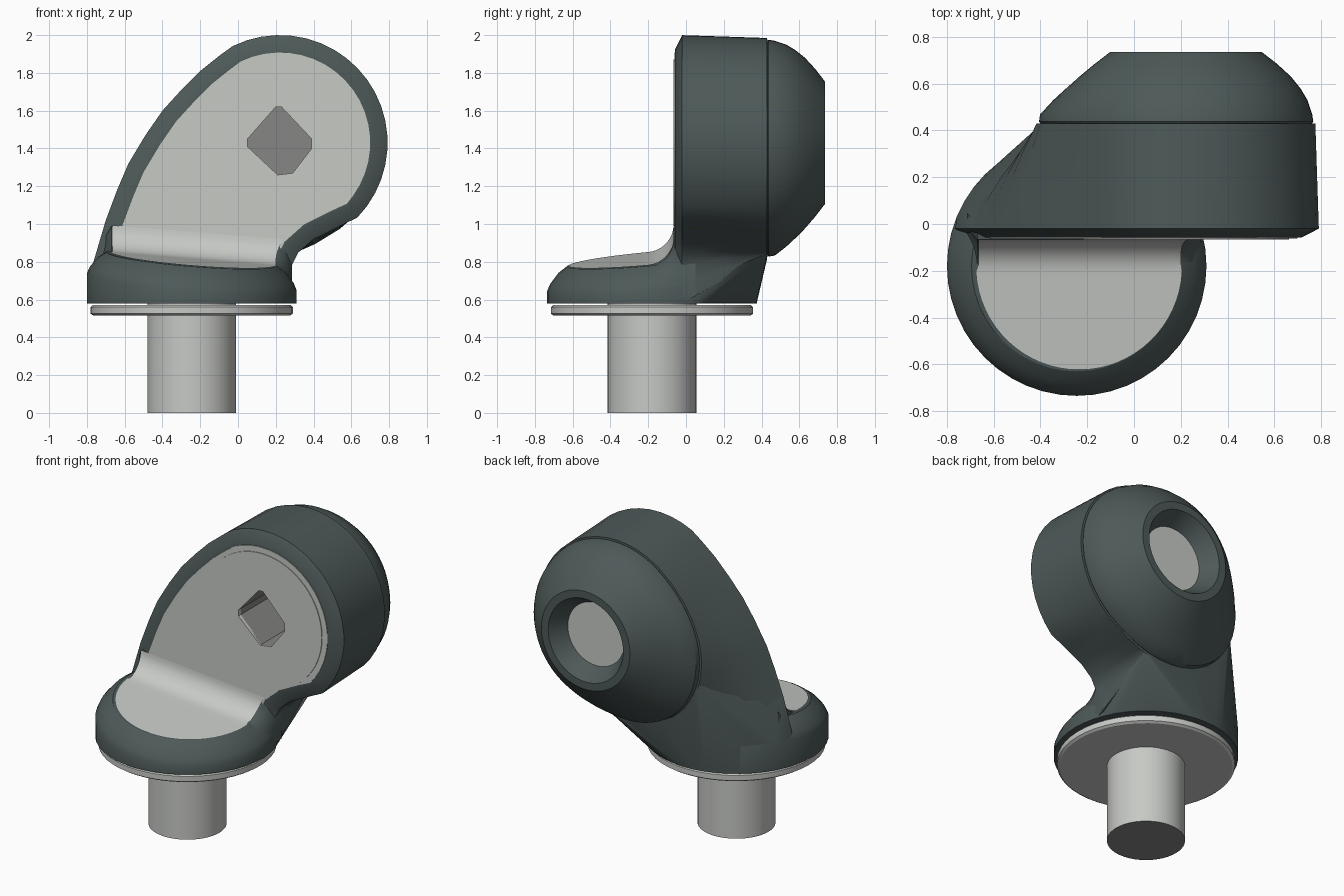
import bpy, bmesh
from math import sin, cos, pi, radians, atan2
from mathutils import Vector

cube = bpy.data.objects.get("Cube")
if cube:
    bpy.data.objects.remove(cube, do_unlink=True)


def material(name, rgb):
    m = bpy.data.materials.new(name)
    m.use_nodes = True
    m.diffuse_color = (*rgb, 1)
    m.node_tree.nodes["Principled BSDF"].inputs["Base Color"].default_value = (*rgb, 1)
    return m


DARK = material("dark_slate", (0.075, 0.1, 0.098))
LIGHT = material("light_grey", (0.57, 0.585, 0.56))
MID = material("mid_grey", (0.24, 0.24, 0.235))

PX, PY = -0.245, -0.18          # pivot axis of the base
HEAD = Vector((0.222, 1.43))    # head centre in x, z


def finish(name, bm, mat, fix=True, angle=32):
    if fix:
        bmesh.ops.recalc_face_normals(bm, faces=bm.faces)
    me = bpy.data.meshes.new(name)
    bm.to_mesh(me)
    bm.free()
    ob = bpy.data.objects.new(name, me)
    bpy.context.collection.objects.link(ob)
    me.materials.append(mat)
    bpy.ops.object.select_all(action="DESELECT")
    ob.select_set(True)
    bpy.context.view_layer.objects.active = ob
    bpy.ops.object.shade_smooth_by_angle(angle=radians(angle))
    return ob


def loft(rings, start=True, end=True):
    """Skin closed loops of equal length, optionally capping the ends."""
    bm = bmesh.new()
    loops = [[bm.verts.new(p) for p in r] for r in rings]
    n = len(rings[0])
    for a, b in zip(loops, loops[1:]):
        for i in range(n):
            j = (i + 1) % n
            bm.faces.new((a[i], a[j], b[j], b[i]))
    if start:
        bm.faces.new(loops[0])
    if end:
        bm.faces.new(loops[-1])
    return bm


def lift(x, y):
    """Tilt of the base's upper surface."""
    return 0.09 * (y - PY) - 0.08 * (x - PX)


def circle_z(r, z, tilt=0, n=48):
    pts = [(PX + r * cos(2 * pi * i / n), PY + r * sin(2 * pi * i / n)) for i in range(n)]
    return [(x, y, z + tilt * lift(x, y)) for x, y in pts]


def bulged(a, r, bulge):
    """Point of the head's round section, swollen towards the base."""
    r += bulge * max(0, cos(a - radians(218))) ** 2
    return HEAD + r * Vector((cos(a), sin(a)))


def circle_y(r, y, bulge=0, n=64):
    return at_y([bulged(2 * pi * i / n, r, bulge) for i in range(n)], y)


def offset(pts, d):
    """Move a counter-clockwise outline inwards by d."""
    out = []
    for i, p in enumerate(pts):
        t = (pts[(i + 1) % len(pts)] - p).normalized() + (p - pts[i - 1]).normalized()
        t.normalize()
        out.append(p + Vector((-t.y, t.x)) * d)
    return out


def at_y(pts, y):
    return [(p[0], y, p[1]) for p in pts]


# stem with a darker end face, and washer
stem = finish("stem", loft([circle_z(0.235, 0), circle_z(0.235, 0.6)]), LIGHT)
stem.data.materials.append(MID)
for f in stem.data.polygons:
    f.material_index = int(f.normal.z < -0.9)
finish("washer", loft([circle_z(0.52, 0.515), circle_z(0.535, 0.525),
                       circle_z(0.535, 0.56), circle_z(0.525, 0.57)]), LIGHT)

# round base collar with a sloping, bevelled rim
finish("base_collar", loft([circle_z(0.555, 0.58), circle_z(0.555, 0.695, 1),
                            circle_z(0.54, 0.73, 1), circle_z(0.5, 0.78, 1),
                            circle_z(0.45, 0.815, 1)]), DARK)

# outline of the upright head, counter-clockwise from the lower right
outline = [Vector(p) for p in [(0.28, 0.58), (0.285, 0.68), (0.285, 0.78), (0.32, 0.85),
                               (0.4, 0.92), (0.53, 0.985)]]
outline += [HEAD + 0.57 * Vector((cos(radians(a)), sin(radians(a)))) for a in range(-44, 117, 8)]
outline += [Vector(p) for p in [(-0.1, 1.89), (-0.2, 1.81), (-0.3, 1.71), (-0.4, 1.6),
                                (-0.49, 1.47), (-0.58, 1.32), (-0.64, 1.18), (-0.7, 1.02),
                                (-0.765, 0.8), (-0.77, 0.58), (-0.5, 0.58), (-0.2, 0.58),
                                (0.05, 0.58)]]
RING_R, BULGE = 0.555, 0.12
rear = [bulged(atan2(p.y - HEAD.y, p.x - HEAD.x), RING_R, BULGE) for p in outline]
shell = [at_y(offset(outline, 0.1), -0.058), at_y(offset(outline, 0.075), -0.058)]
for i in range(5):
    k = i / 4
    swell = 0.02 * sin(pi * k)
    mid = [p.lerp(q, k) + Vector((-swell if p.x < -0.45 else 0, 0)) for p, q in zip(outline, rear)]
    shell.append(at_y(mid, -0.02 + 0.45 * k))
shell.append(at_y(offset(rear, 0.05), 0.431))
finish("head_shell", loft(shell, start=False, end=False), DARK, angle=40)

# neck blending the collar and the head's flank into the rear ring
bm = bmesh.new()
pts = [p for z, t in ((0.58, 0), (0.7, 1)) for p in circle_z(0.554, z, t) if p[1] >= -0.03]
pts += [p for p in circle_y(RING_R, 0.43, BULGE) if p[0] < 0.32 and p[2] < 1.2]
pts += at_y([p for p in outline if p.x < -0.6 and 0.7 < p.y < 1.25], -0.018)
for p in pts:
    bm.verts.new(p)
res = bmesh.ops.convex_hull(bm, input=bm.verts)
junk = [v for v in set(res["geom_interior"]) if isinstance(v, bmesh.types.BMVert)]
bmesh.ops.delete(bm, geom=junk, context="VERTS")
neck = finish("neck", bm, DARK, angle=45)
neck.modifiers.new("even_shading", "WEIGHTED_NORMAL").keep_sharp = True

# rear dome with a tapered socket: radius, y, bulge
dome = [(0.53, 0.42, 0.12), (0.545, 0.438, 0.12), (0.54, 0.47, 0.12), (0.52, 0.53, 0.07),
        (0.49, 0.58, 0.035), (0.45, 0.63, 0.01), (0.39, 0.685, 0), (0.325, 0.735, 0),
        (0.275, 0.735, 0), (0.205, 0.62, 0)]
finish("rear_dome", loft([circle_y(*d) for d in dome], start=False, end=False), DARK)
finish("socket_disc", loft([circle_y(0.215, 0.6), circle_y(0.215, 0.625)]), LIGHT)

# square mortise seen from the front
diamond = [(0.2, 1.62), (0.05, 1.45), (0.05, 1.41), (0.21, 1.26),
           (0.29, 1.27), (0.39, 1.4), (0.39, 1.45), (0.23, 1.62)]
cutter = finish("mortise_cutter", loft([at_y(diamond, -0.2), at_y(diamond, 0.2)]), LIGHT)
cutter.hide_render = True
cutter.hide_viewport = True
bm = loft([at_y(diamond, -0.06), at_y(diamond, 0.58)])
bmesh.ops.recalc_face_normals(bm, faces=bm.faces)
bmesh.ops.delete(bm, geom=[f for f in bm.faces if f.normal.y < -0.9], context="FACES_ONLY")
bmesh.ops.reverse_faces(bm, faces=bm.faces)
finish("mortise", bm, MID, fix=False)

# front panel and its round cover, both pierced by the mortise
panel = offset(outline, 0.092)
parts = [finish("front_panel", loft([at_y(panel, -0.062), at_y(panel, -0.04)]), LIGHT),
         finish("front_cover", loft([circle_y(0.44, -0.067), circle_y(0.44, -0.045)]), LIGHT)]
for ob in parts:
    ob.data.shade_flat()
    mod = ob.modifiers.new("mortise", "BOOLEAN")
    mod.operation = "DIFFERENCE"
    mod.solver = "EXACT"
    mod.object = cutter

# solid fillet between collar and head, sinking away at both ends
arc = [(-0.2 + 0.134 * sin(radians(a)), 0.13 * (1 - cos(radians(a)))) for a in range(0, 91, 10)]
section = arc + [(0.0, 0.13), (0.0, -0.08), (-0.2, -0.08)]
sides = []
for x, back, drop in ((-0.715, 0.05, 0.08), (-0.67, 0, 0), (0.2, 0, 0),
                      (0.25, 0.015, 0.03), (0.285, 0.05, 0.09)):
    sides.append([(x, y + back, 0.812 + z - drop + lift(x, y)) for y, z in section])
finish("fillet", loft(sides), DARK, angle=50)

# light floor sweeping up into the front panel, flaring to the right
rows = []
for i in range(1, 17):
    a = radians(87) * i / 16
    half = 0.44 * sin(a)
    rows.append((PY - 0.442 * cos(a), 0, -0.235 - half, -0.235 + half))
rows += [(y, z, -0.665, 0.2 + 2.5 * z * z) for y, z in arc[1:]]
bm = bmesh.new()
grid = []
for y, z, left, right in rows:
    xs = [left + (right - left) * k / 8 for k in range(9)]
    grid.append([bm.verts.new((x, y, 0.819 + z + lift(x, y))) for x in xs])
for a, b in zip(grid, grid[1:]):
    for k in range(8):
        bm.faces.new((a[k], a[k + 1], b[k + 1], b[k]))
finish("floor_panel", bm, LIGHT, fix=False)
